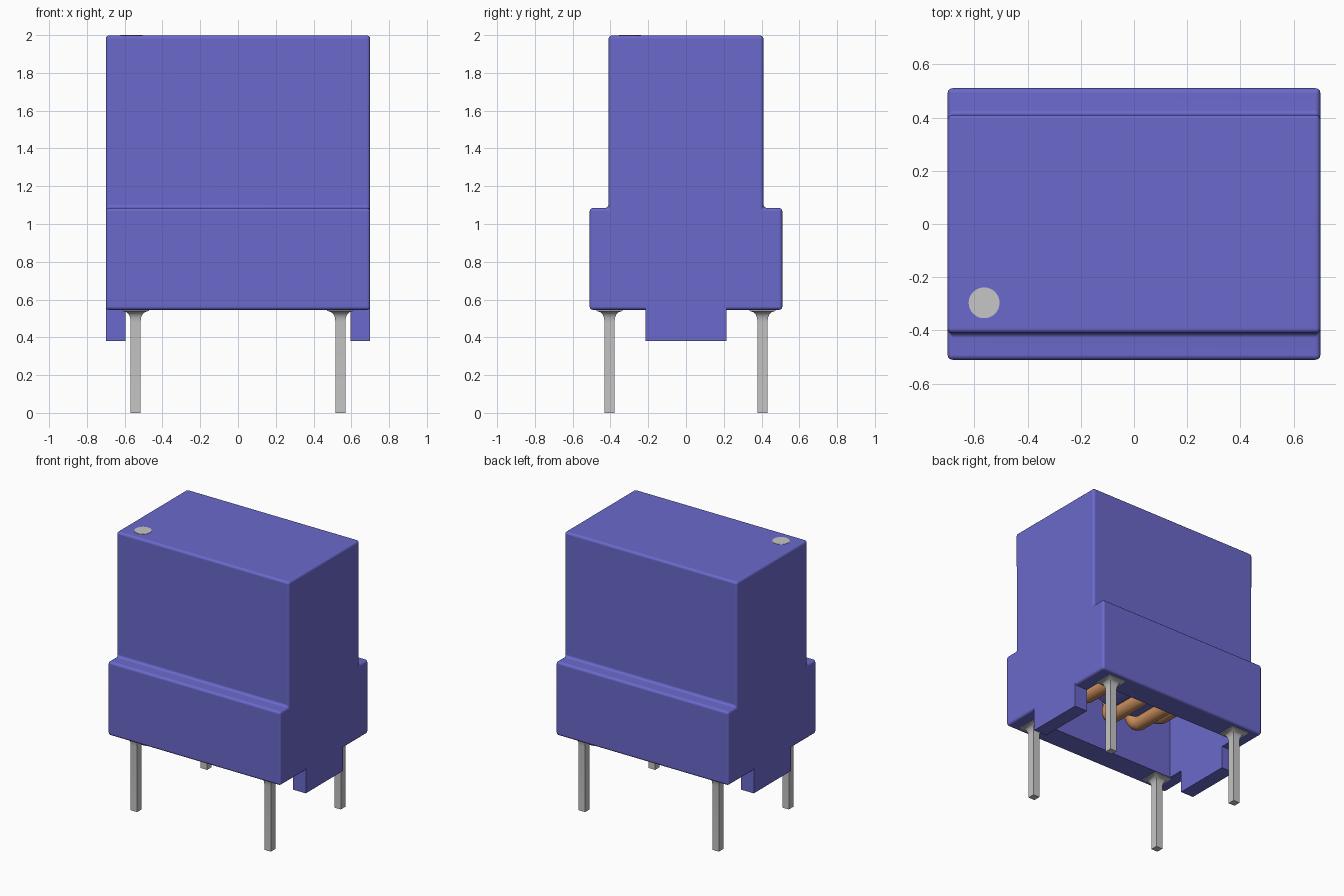
import bpy, bmesh, math
from mathutils import Matrix, Vector

cube = bpy.data.objects.get("Cube")
if cube:
    bpy.data.objects.remove(cube, do_unlink=True)


def material(name, rgb):
    m = bpy.data.materials.new(name)
    m.use_nodes = True
    m.diffuse_color = (*rgb, 1)
    m.node_tree.nodes["Principled BSDF"].inputs["Base Color"].default_value = (*rgb, 1)
    return m


BLUE = material("violet blue plastic", (0.146, 0.141, 0.600))
GREY = material("light grey metal", (0.565, 0.565, 0.565))
COPPER = material("copper", (0.61, 0.28, 0.115))


def finish(name, bm, mat):
    bmesh.ops.recalc_face_normals(bm, faces=bm.faces)
    me = bpy.data.meshes.new(name)
    bm.to_mesh(me)
    bm.free()
    me.materials.append(mat)
    ob = bpy.data.objects.new(name, me)
    bpy.context.collection.objects.link(ob)
    return ob


def box(name, lo, hi, mat):
    bm = bmesh.new()
    bmesh.ops.create_cube(bm, size=1)
    for v in bm.verts:
        v.co = Vector([a if c < 0 else b for a, b, c in zip(lo, hi, v.co)])
    return finish(name, bm, mat)


def activate(ob):
    bpy.ops.object.select_all(action='DESELECT')
    ob.select_set(True)
    bpy.context.view_layer.objects.active = ob


def smooth(ob, degrees=40):
    activate(ob)
    bpy.ops.object.shade_smooth_by_angle(angle=math.radians(degrees))


# Housing: stepped profile extruded sideways, with small rounded edges
W, TOP, BOTTOM = 0.70, 1.998, 0.545
half = [(0.51, BOTTOM), (0.51, 1.085), (0.41, 1.085), (0.41, TOP)]
profile = half + [(-y, z) for y, z in reversed(half)]
bm = bmesh.new()
face = bm.faces.new([bm.verts.new((-W, y, z)) for y, z in profile])
ext = bmesh.ops.extrude_face_region(bm, geom=[face])
bmesh.ops.translate(bm, vec=(2 * W, 0, 0),
                    verts=[g for g in ext["geom"] if isinstance(g, bmesh.types.BMVert)])
housing = finish("housing", bm, BLUE)
activate(housing)
bev = housing.modifiers.new("round edges", 'BEVEL')
bev.width, bev.segments = 0.018, 3
bpy.ops.object.modifier_apply(modifier=bev.name)

# Cavity open at the underside
IN_X, IN_Y = 0.595, 0.33
cutter = box("cavity_cutter", (-IN_X, -IN_Y, 0.3), (IN_X, IN_Y, 1.85), BLUE)
cutter.hide_render = True
activate(housing)
cut = housing.modifiers.new("cavity", 'BOOLEAN')
cut.object, cut.operation, cut.solver = cutter, 'DIFFERENCE', 'EXACT'
bpy.ops.object.modifier_apply(modifier=cut.name)
bpy.data.objects.remove(cutter, do_unlink=True)
smooth(housing)
housing.modifiers.new("even shading", 'WEIGHTED_NORMAL').keep_sharp = True

# Standoff feet at both ends
for side, s in (("left", 1), ("right", -1)):
    xs = sorted((s * IN_X, s * W))
    box(f"{side}_foot", (xs[0], -0.215, 0.38), (xs[1], 0.215, 0.567), BLUE)


# Square pins with a flared collar where they enter the housing
def pin(name, x, y):
    sections = [(0.0, 0.026), (0.48, 0.026), (0.505, 0.029), (0.523, 0.037),
                (0.534, 0.050), (0.540, 0.070), (0.550, 0.070)]
    bm = bmesh.new()
    rings = [[bm.verts.new((x + a * r, y + b * r, z))
              for a, b in ((-1, -1), (1, -1), (1, 1), (-1, 1))] for z, r in sections]
    for lo, hi in zip(rings, rings[1:]):
        for i in range(4):
            j = (i + 1) % 4
            bm.faces.new((lo[i], lo[j], hi[j], hi[i]))
    bm.faces.new(rings[0][::-1])
    bm.faces.new(rings[-1])
    smooth(finish(name, bm, GREY), 35)


for xn, sx in (("left", 1), ("right", -1)):
    for yn, sy in (("front", -1), ("back", 1)):
        pin(f"{yn}_{xn}_pin", sx * 0.542, sy * 0.405)

# Round marker on the top
bm = bmesh.new()
bmesh.ops.create_cone(bm, cap_ends=True, segments=40, radius1=0.058, radius2=0.058, depth=0.004,
                      matrix=Matrix.Translation((-0.563, -0.296, 1.998)))
finish("top_marker", bm, GREY)

# Upright ring core inside the cavity
CENTRE = Vector((0, 0, 1.22))
bm = bmesh.new()
N = 48
loops = []
for i in range(N):
    a = 2 * math.pi * i / N
    loops.append([bm.verts.new(CENTRE + Vector((r * math.sin(a), y, -r * math.cos(a))))
                  for r, y in ((0.47, -0.15), (0.47, 0.15), (0.28, 0.15), (0.28, -0.15))])
for i in range(N):
    p, q = loops[i], loops[(i + 1) % N]
    for k in range(4):
        m = (k + 1) % 4
        bm.faces.new((p[k], p[m], q[m], q[k]))
smooth(finish("ring_core", bm, BLUE))

# Copper turns wrapped around the core
curve = bpy.data.curves.new("copper_winding", 'CURVE')
curve.dimensions = '3D'
curve.bevel_depth, curve.bevel_resolution = 0.05, 4
curve.materials.append(COPPER)
TURNS = 14
corners = ((0.46, -0.14, 180), (0.46, 0.14, 0), (0.29, 0.14, 0), (0.29, -0.14, 180))
for t in range(TURNS):
    a = 0.11 + 2 * math.pi * t / TURNS
    out = Vector((math.sin(a), 0, -math.cos(a)))
    pts = []
    for k, (r, y, _) in enumerate(corners):
        for s in range(5):
            b = math.radians(-90 + 0) + math.pi / 2 * k + math.pi / 2 * s / 4
            # quarter-round corner, radial direction measured from the core centre
            pts.append(CENTRE + out * (r + 0.06 * math.cos(b)) + Vector((0, y + 0.06 * math.sin(b), 0)))
    sp = curve.splines.new('POLY')
    sp.points.add(len(pts) - 1)
    for p, co in zip(sp.points, pts):
        p.co = (*co, 1)
    sp.use_cyclic_u = True
    sp.use_smooth = True
bpy.context.collection.objects.link(bpy.data.objects.new("copper_winding", curve))
